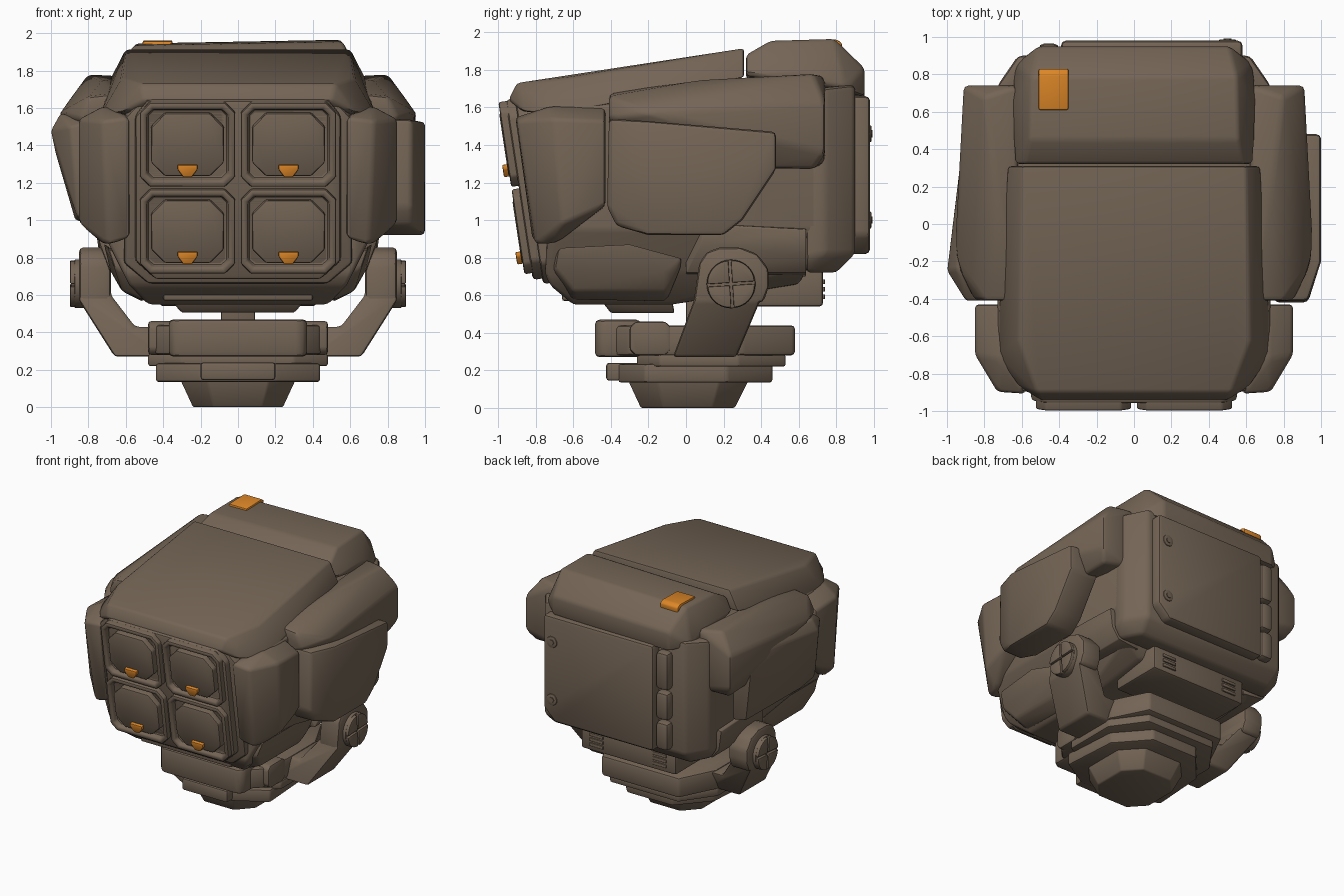
import bpy, bmesh, math
from mathutils import Matrix

if "Cube" in bpy.data.objects:
    bpy.data.objects.remove(bpy.data.objects["Cube"], do_unlink=True)


def material(name, rgb):
    m = bpy.data.materials.new(name)
    m.use_nodes = True
    m.diffuse_color = (*rgb, 1)
    m.node_tree.nodes["Principled BSDF"].inputs["Base Color"].default_value = (*rgb, 1)
    return m


BROWN = material("brown armour", (0.175, 0.13, 0.092))
ORANGE = material("orange marker", (0.72, 0.24, 0.02))
made = []


def finish(name, bm, bevel=0.02, mat=BROWN, mirror=False, matrix=None):
    """Round the hard edges and turn the bmesh into an object."""
    bmesh.ops.recalc_face_normals(bm, faces=bm.faces)
    edges = [e for e in bm.edges if e.calc_face_angle(0) > 0.35]
    if bevel and edges:
        bmesh.ops.bevel(bm, geom=edges, offset=bevel, segments=2, profile=0.5,
                        affect='EDGES', clamp_overlap=True)
    mesh = bpy.data.meshes.new(name)
    bm.to_mesh(mesh)
    bm.free()
    ob = bpy.data.objects.new(name, mesh)
    bpy.context.collection.objects.link(ob)
    mesh.materials.append(mat)
    if matrix:
        ob.matrix_world = matrix
    if mirror:
        ob.modifiers.new("Mirror", 'MIRROR')
    made.append(ob)
    return ob


def hull(name, pts, both=False, drop=0, **kw):
    """Faceted convex block; both=True repeats it across x, lowered by drop."""
    bm = bmesh.new()
    pts = list(pts)
    for co in pts + ([(-x, y, z - drop) for x, y, z in pts] if both else []):
        bm.verts.new(co)
    bmesh.ops.convex_hull(bm, input=bm.verts)
    loose = [v for v in bm.verts if not v.link_faces]
    bmesh.ops.delete(bm, geom=loose, context='VERTS')
    bmesh.ops.dissolve_limit(bm, angle_limit=0.06, verts=bm.verts, edges=bm.edges)
    return finish(name, bm, **kw)


PLANES = {'x': lambda a, b, d: (d, a, b), 'y': lambda a, b, d: (a, d, b), 'z': lambda a, b, d: (a, b, d)}


def prism_mesh(pts, axis, lo, hi):
    bm = bmesh.new()
    low, high = [[bm.verts.new(PLANES[axis](a, b, d)) for a, b in pts] for d in (lo, hi)]
    bm.faces.new(low)
    bm.faces.new(high)
    for i in range(len(pts)):
        j = (i + 1) % len(pts)
        bm.faces.new((low[i], low[j], high[j], high[i]))
    bmesh.ops.recalc_face_normals(bm, faces=bm.faces)
    return bm


def prism(name, pts, axis, lo, hi, **kw):
    return finish(name, prism_mesh(pts, axis, lo, hi), **kw)


def box(name, x, y, z, **kw):
    return prism(name, [(x[0], y[0]), (x[1], y[0]), (x[1], y[1]), (x[0], y[1])], 'z', *z, **kw)


def sym(pts):
    return pts + [(-a, b) for a, b in reversed(pts)]


def octagon(w, h, c, cx=0, cz=0):
    half = [(w - c, -h), (w, c - h), (w, h - c), (w - c, h)]
    return [(cx + a, cz + b) for a, b in sym(half)]


def arc(r, cx, cz, n, start=0, sweep=math.tau):
    return [(cx + r * math.cos(start + sweep * i / n), cz + r * math.sin(start + sweep * i / n)) for i in range(n)]


# Main hull
hull("core_body", [(0.73, -0.7, 1.6), (0.73, -0.7, 0.95), (0.73, 0.7, 1.65), (0.73, 0.7, 0.95),
                   (0.61, -0.75, 0.71), (0.58, -0.72, 0.65), (0.48, -0.6, 0.55), (0.48, -0.08, 0.55),
                   (0.62, 0.65, 0.74), (0.45, 0.6, 0.66), (0.5, 0.7, 1.75)], both=True)
hull("lower_side_skirt", [(0.5, -0.73, 0.72), (0.5, -0.6, 0.57), (0.66, -0.7, 0.74), (0.62, -0.6, 0.62),
                          (0.62, -0.1, 0.62), (0.68, -0.1, 0.72), (0.7, -0.68, 0.86), (0.72, -0.3, 0.88),
                          (0.5, -0.1, 0.56), (0.68, 0, 0.8)], mirror=True)
hull("hip_block", [(0.5, y, z) for y in (0, 0.64) for z in (0.7, 0.98)] +
     [(0.74, 0.08, 0.88), (0.76, 0.36, 0.96), (0.76, 0.64, 0.95), (0.74, 0.64, 0.8), (0.68, 0.0, 0.72),
      (0.68, 0.64, 0.72), (0.74, 0.1, 0.98)], mirror=True)

# Roof plates
hull("front_roof", [(0.6, 0.31, 1.915), (0.62, -0.62, 1.76), (0.52, -0.9, 1.73), (0.68, 0.31, 1.76),
                    (0.74, -0.7, 1.56), (0.62, -0.87, 1.58), (0.5, -0.945, 1.64)], both=True, bevel=0.018)
hull("rear_roof", [(0.59, 0.32, 1.88), (0.64, 0.32, 1.77), (0.56, 0.45, 1.955), (0.55, 0.79, 1.965),
                   (0.65, 0.66, 1.78), (0.51, 0.95, 1.81), (0.51, 0.95, 1.66), (0.64, 0.85, 1.7)],
     both=True, drop=0.02, bevel=0.02)
hull("roof_marker", [(x, y, z) for x in (-0.51, -0.35)
                     for y, z in ((0.61, 1.9), (0.61, 1.957), (0.8, 1.962), (0.83, 1.945), (0.83, 1.9))],
     mat=ORANGE, bevel=0.01)

# Rear shell, access panel, tabs and bolts
hull("rear_shell", [(0.73, 0.64, 0.8), (0.73, 0.64, 1.7), (0.73, 0.74, 0.82), (0.73, 0.74, 1.7), (0.62, 0.9, 0.82),
                    (0.62, 0.9, 1.72), (0.6, 0.8, 0.72), (0.68, 0.64, 0.72)], both=True, bevel=0.025)
prism("rear_panel", [(-0.39, 0.82), (0.48, 0.82), (0.58, 0.92), (0.58, 1.66), (-0.39, 1.66)],
      'y', 0.86, 0.98, bevel=0.025)
for z0, z1 in ((0.84, 1.06), (1.08, 1.3), (1.32, 1.62)):
    box("rear_tab", (-0.51, -0.4), (0.86, 0.965), (z0, z1), bevel=0.03)
for z in (1.0, 1.46):
    prism("bolt_washer", arc(0.045, 0.5, z, 20), 'y', 0.96, 0.987, bevel=0.006)
    prism("bolt_head", arc(0.022, 0.5, z, 6), 'y', 0.97, 0.992, bevel=0)

# Cheek armour beside the front doors
hull("cheek_armour", [(0.85, -0.43, 1.53), (0.85, -0.43, 1.08), (0.85, -0.7, 1.54), (0.85, -0.66, 0.98),
                      (0.73, -0.9, 1.53), (0.7, -0.8, 0.87), (0.58, -0.91, 1.55), (0.58, -0.82, 0.9),
                      (0.6, -0.43, 1.58), (0.72, -0.43, 1.6), (0.6, -0.43, 1.07), (0.72, -0.72, 1.61),
                      (0.72, -0.7, 0.87)], mirror=True)

# Shoulders and outer side plates
hull("shoulder", [(0.62, -0.41, 1.68), (0.8, -0.41, 1.66), (0.86, -0.41, 1.54), (0.96, -0.2, 1.57),
                  (0.72, 0.1, 1.75), (0.8, 0.68, 1.78), (0.91, 0.74, 1.63), (0.91, 0.74, 1.36), (0.86, 0.68, 1.27),
                  (0.62, 0.74, 1.77), (0.62, 0.74, 1.3), (0.85, 0.4, 1.27), (0.62, -0.41, 1.45)],
     mirror=True, bevel=0.025)
side = [(-0.41, 1.54), (-0.2, 1.53), (0.48, 1.47), (0.48, 1.27), (0.3, 1.0), (0.2, 0.92), (-0.2, 0.92),
        (-0.37, 0.97), (-0.42, 1.07)]
hull("left_side_plate", [(0.75, y, z) for y, z in side] +
     [(1.0 if y > -0.3 else 0.93, y, z) for y, z in side], bevel=0.025)
rim = [(y, z) for y in (-0.41, 0.48) for z in (0.98, 1.54)]
hull("right_side_plate", [(-0.75, y, z) for y, z in rim] +
     [(-0.9, -0.41, 1.5), (-0.86, -0.4, 1.02), (-0.95, -0.24, 1.57), (-1.0, -0.25, 1.48), (-0.975, -0.2, 1.36),
      (-0.87, -0.2, 1.0), (-0.91, 0.47, 1.54), (-0.91, 0.48, 1.4), (-0.86, 0.47, 1.0)], bevel=0.015)

# Front pod, leaning forward at the top
LEAN = Matrix.Translation((0, -0.93, 1.17)) @ Matrix.Rotation(0.15, 4, 'X')
prism("pod_collar", sym([(0.48, -0.53), (0.61, -0.42), (0.61, 0.36), (0.53, 0.45)]), 'y', 0.09, 0.3, matrix=LEAN)
prism("pod_frame", sym([(0.44, -0.5), (0.55, -0.4), (0.55, 0.38), (0.48, 0.47)]), 'y', 0.04, 0.25, matrix=LEAN)
for cx in (-0.27, 0.27):
    for cz in (-0.235, 0.235):
        bm = prism_mesh(octagon(0.255, 0.228, 0.055, cx, cz), 'y', 0, 0.1)
        front = [f for f in bm.faces if f.normal.y < -0.9]
        bmesh.ops.inset_region(bm, faces=front, thickness=0.038)
        bmesh.ops.inset_region(bm, faces=front, thickness=0.008)
        bmesh.ops.translate(bm, verts=front[0].verts, vec=(0, 0.04, 0))
        finish("cell_frame", bm, bevel=0.012, matrix=LEAN)
        prism("cell_door", octagon(0.195, 0.17, 0.075, cx, cz), 'y', -0.005, 0.06, bevel=0.012, matrix=LEAN)
        prism("door_marker", [(cx + a, cz + b - 0.105) for a, b in
                              sym([(0.022, -0.066), (0.053, -0.024), (0.053, 0)])],
              'y', -0.03, 0.02, mat=ORANGE, bevel=0.006, matrix=LEAN)

# Underside details
box("front_under_plate", (-0.4, 0.4), (-0.66, -0.3), (0.57, 0.63), bevel=0.012)
hull("neck_plate", [(0.3, -0.4, 0.505), (0.3, -0.06, 0.505), (0.36, -0.45, 0.57), (0.36, -0.08, 0.6)],
     both=True, bevel=0.012)
box("neck", (-0.09, 0.09), (0.0, 0.28), (0.4, 0.68), bevel=0.01)
box("rear_under_block", (-0.42, 0.42), (0.3, 0.73), (0.54, 0.74), bevel=0.02)
for z in (0.58, 0.62, 0.66):
    box("under_vent", (0.22, 0.34), (0.7, 0.74), (z, z + 0.025), bevel=0.004, mirror=True)

# Swivel yoke
prism("yoke_arm", [(0.04, 0.56), (0.07, 0.77), (0.11, 0.83), (0.18, 0.855), (0.29, 0.855), (0.38, 0.82),
                   (0.44, 0.74), (0.44, 0.64), (0.41, 0.56)], 'x', 0.68, 0.85, mirror=True, bevel=0.025)
bm = prism_mesh([(0.85, 0.66), (0.85, 0.57), (0.66, 0.27), (0.4, 0.27), (0.4, 0.43), (0.55, 0.43),
                 (0.68, 0.6), (0.68, 0.66)], 'y', 0, 1)
for v in bm.verts:
    v.co.y = 0.42 * v.co.z + 0.155 if v.co.y > 0.5 else 0.37 * v.co.z - 0.17
finish("yoke_elbow", bm, mirror=True)
prism("pivot_base", arc(0.13, 0.24, 0.66, 32), 'x', 0.8, 0.875, mirror=True, bevel=0.008)
for k in range(4):
    turn = 0.85 + k * math.pi / 2
    mid = (0.24 + 0.01 * math.cos(turn), 0.66 + 0.01 * math.sin(turn))
    prism("pivot_quarter", [mid] + arc(0.118, *mid, 9, turn - math.pi / 4, math.pi / 2 * 9 / 8),
          'x', 0.86, 0.897, mirror=True, bevel=0.005)
prism("yoke_body", sym([(0.34, -0.4), (0.44, -0.3), (0.48, -0.05), (0.48, 0.3), (0.34, 0.58)]),
      'z', 0.28, 0.44)
prism("yoke_front_block", sym([(0.33, -0.485), (0.37, -0.45), (0.37, -0.24)]), 'z', 0.27, 0.47, bevel=0.025)
prism("yoke_ear", octagon(0.11, 0.09, 0.03, -0.19, 0.37), 'x', 0.34, 0.48, mirror=True, bevel=0.015)

# Stepped base
prism("turntable", sym([(0.3, -0.26), (0.48, -0.14), (0.48, 0.28), (0.3, 0.53)]), 'z', 0.22, 0.285, bevel=0.012)
prism("base_flange", sym([(0.2, -0.36), (0.44, -0.22), (0.41, 0.22), (0.2, 0.46)]), 'z', 0.135, 0.235, bevel=0.015)
box("base_front_block", (-0.2, 0.2), (-0.425, -0.2), (0.145, 0.24), bevel=0.015)
hull("base_foot", [(x * s, y * s, z) for s, z in ((1, 0), (1.28, 0.145))
                   for x, y in ((0.24, -0.12), (0.24, 0.14), (0.13, 0.26), (0.13, -0.24))], both=True, bevel=0.01)

# Smooth shading with crisp edges
bpy.ops.object.select_all(action='DESELECT')
for ob in made:
    ob.select_set(True)
bpy.context.view_layer.objects.active = made[0]
bpy.ops.object.shade_smooth_by_angle(angle=math.radians(35))
